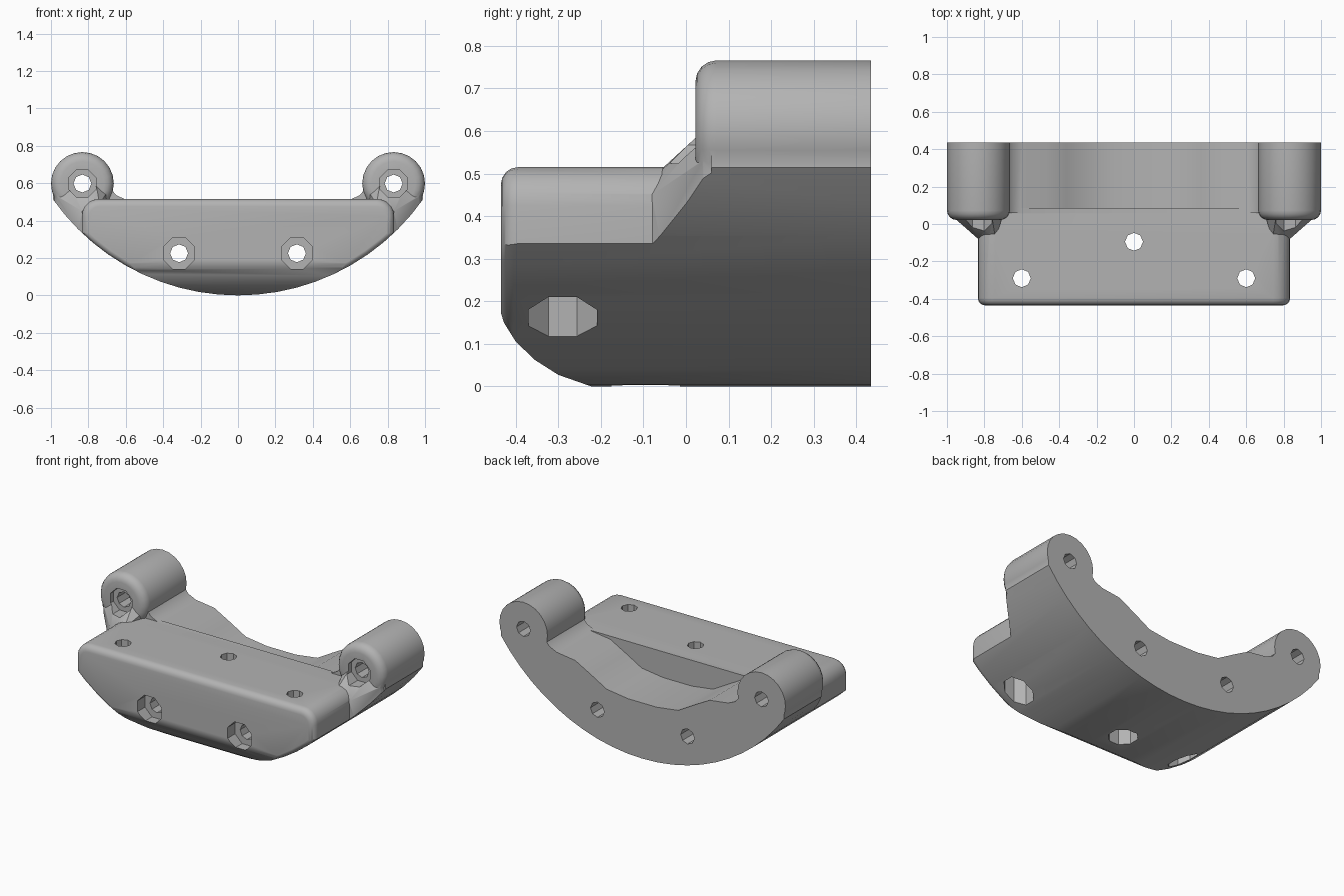
import bpy, bmesh, math
from mathutils import Vector, Matrix

cube = bpy.data.objects.get("Cube")
if cube:
    bpy.data.objects.remove(cube, do_unlink=True)

grey = bpy.data.materials.new("plain grey")
grey.use_nodes = True
colour = (0.45, 0.45, 0.45, 1)
grey.diffuse_color = colour
grey.node_tree.nodes["Principled BSDF"].inputs["Base Color"].default_value = colour


def finish(bm, name):
    bmesh.ops.recalc_face_normals(bm, faces=bm.faces)
    mesh = bpy.data.meshes.new(name)
    bm.to_mesh(mesh)
    bm.free()
    mesh.materials.append(grey)
    ob = bpy.data.objects.new(name, mesh)
    bpy.context.collection.objects.link(ob)
    return ob


def prism(name, pts, start, end, axis="y", round_start=0, segments=4):
    """Extrude a closed profile along an axis; optionally round its starting rim."""
    place = {"x": lambda a, b, t: (t, a, b),
             "y": lambda a, b, t: (a, t, b),
             "z": lambda a, b, t: (a, b, t)}[axis]
    bm = bmesh.new()
    cap = bm.faces.new([bm.verts.new(place(a, b, start)) for a, b in pts])
    rim = list(cap.edges)
    out = bmesh.ops.extrude_face_region(bm, geom=[cap], use_keep_orig=True)
    move = Vector(place(0, 0, end - start))
    bmesh.ops.translate(bm, vec=move, verts=[g for g in out["geom"] if isinstance(g, bmesh.types.BMVert)])
    bmesh.ops.recalc_face_normals(bm, faces=bm.faces)
    if round_start:
        bmesh.ops.bevel(bm, geom=rim, offset=round_start, segments=segments,
                        profile=0.5, affect="EDGES", clamp_overlap=True)
    return finish(bm, name)


def circle(cx, cz, r, n, turn=0.0):
    return [(cx + r * math.cos(turn + math.tau * i / n),
             cz + r * math.sin(turn + math.tau * i / n)) for i in range(n)]


def hull(name, pts):
    bm = bmesh.new()
    for p in pts:
        bm.verts.new(p)
    bmesh.ops.convex_hull(bm, input=bm.verts)
    return finish(bm, name)


def combine(target, other, operation):
    mod = target.modifiers.new("join", "BOOLEAN")
    mod.operation, mod.solver, mod.object = operation, "EXACT", other
    bpy.context.view_layer.objects.active = target
    bpy.ops.object.modifier_apply(modifier=mod.name)
    bpy.data.objects.remove(other, do_unlink=True)


def mirrored(half):
    return half + [(-x, z) for x, z in reversed(half)]


FLOOR, LUG_X, LUG_Z = -0.2, 0.832, 0.598

# Front mounting block with rounded shoulders and front rim
shoulder = [(0.745 + 0.09 * math.cos(a), 0.425 + 0.09 * math.sin(a))
            for a in (math.pi / 2 * i / 5 for i in range(6))]
bracket = prism("bracket", mirrored([(0.835, FLOOR)] + shoulder),
                -0.435, 0.085, round_start=0.04)

# Saddle behind the block, dipping in the middle
saddle_half = [(0.99, FLOOR), (0.99, 0.6), (0.83, 0.61), (0.695, 0.62), (0.68, 0.57),
               (0.65, 0.535), (0.6, 0.512), (0.47, 0.495), (0.36, 0.435),
               (0.25, 0.372), (0.1, 0.352)]
combine(bracket, prism("saddle", mirrored(saddle_half), 0.06, 0.6), "UNION")

# Round lugs and the flared webs in front of them
for s in (1, -1):
    lug = prism("lug", circle(s * LUG_X, LUG_Z, 0.168, 24), 0.022, 0.6, round_start=0.05)
    combine(bracket, lug, "UNION")
    web = [(x * s, y, z) for x, y, low, high in
           ((0.74, -0.08, FLOOR, 0.49), (0.833, -0.08, FLOOR, 0.45),
            (0.7, 0.05, FLOOR, 0.55), (0.76, 0.04, FLOOR, 0.6),
            (0.9, 0.04, FLOOR, 0.59), (0.97, 0.04, FLOOR, 0.53),
            (0.988, 0.075, FLOOR, 0.56))
           for z in (low, high)]
    combine(bracket, hull("web", web), "UNION")

# Curved underside, rounded front toe and flat back
belly = prism("belly", circle(0, 1.21, 1.21, 72, -math.pi / 2), -0.436, 0.7, round_start=0.03)
combine(bracket, belly, "INTERSECT")
toe = [(-0.6, 1), (-0.44, 0.19), (-0.428, 0.15), (-0.4, 0.105), (-0.355, 0.062),
       (-0.3, 0.027), (-0.22, -0.001), (0.435, -0.001), (0.435, 1)]
combine(bracket, prism("toe", toe, -1.3, 1.3, "x"), "INTERSECT")

# Lengthwise holes with counterbores at the front
for s in (1, -1):
    for x, z, r, start, end in ((LUG_X, LUG_Z, 0.08, -0.2, 0.05), (0.315, 0.225, 0.09, -0.6, -0.36)):
        combine(bracket, prism("bore", circle(s * x, z, r, 8, math.pi / 8), start, end), "DIFFERENCE")
        combine(bracket, prism("hole", circle(s * x, z, 0.048, 8), start - 0.1, 0.7), "DIFFERENCE")

# Upright holes counterbored from below
for x, y in ((0.6, -0.29), (-0.6, -0.29), (0, -0.095)):
    combine(bracket, prism("bore", circle(x, y, 0.087, 8, math.pi / 8), -0.3, 0.33, "z"), "DIFFERENCE")
    combine(bracket, prism("hole", circle(x, y, 0.048, 8), -0.4, 0.8, "z"), "DIFFERENCE")

# Smooth shading with crisp edges
bpy.ops.object.select_all(action="DESELECT")
bracket.select_set(True)
bpy.context.view_layer.objects.active = bracket
bpy.ops.object.shade_smooth_by_angle(angle=math.radians(32))
